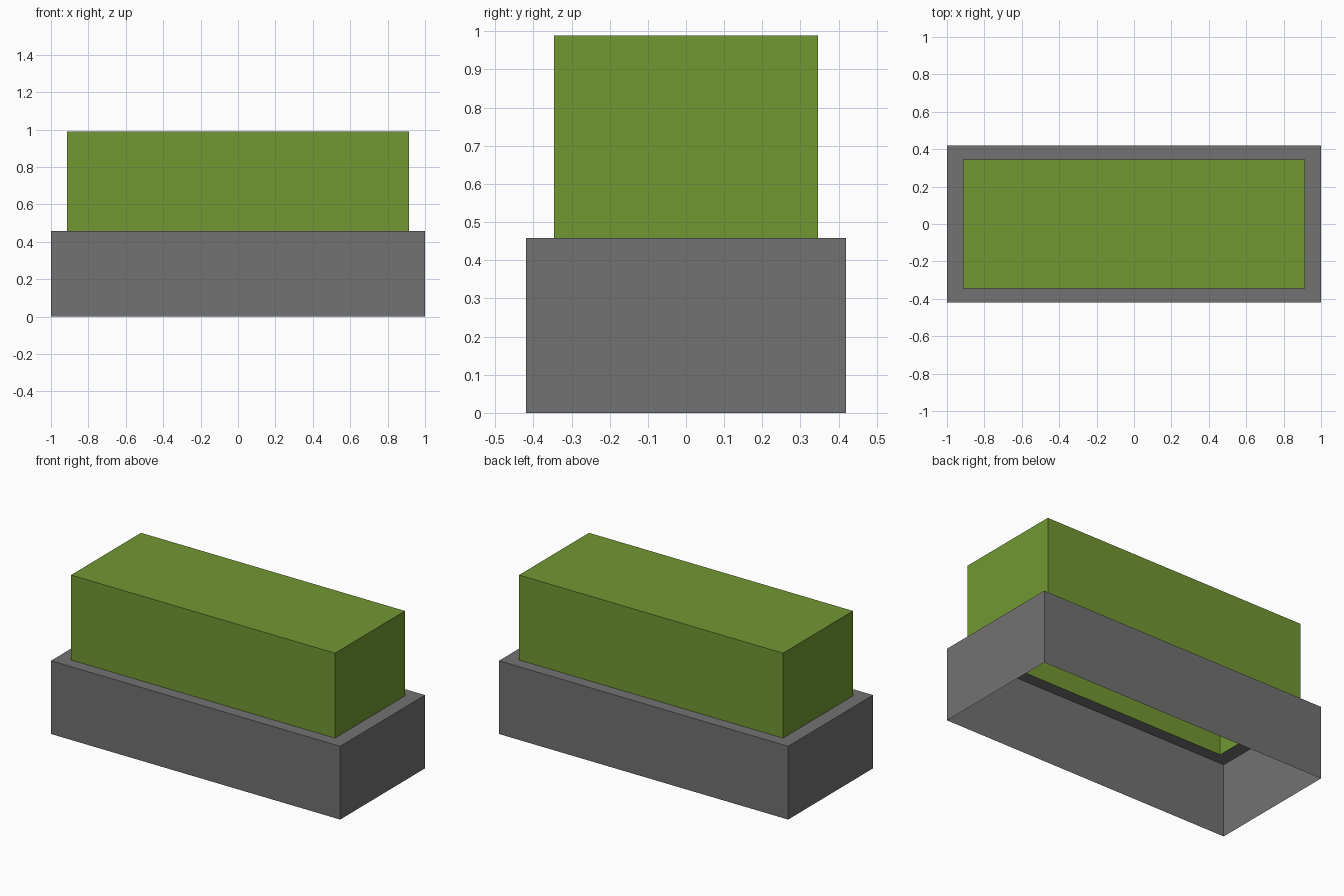
import bpy, bmesh

if "Cube" in bpy.data.objects:
    bpy.data.objects.remove(bpy.data.objects["Cube"])

BASE = (1.0, 0.419)      # half width, half depth of the lower box
TOP = (0.913, 0.3455)    # half width, half depth of the upper box
Z_LEDGE, Z_TOP = 0.458, 0.989


def material(name, rgb):
    m = bpy.data.materials.new(name)
    m.diffuse_color = (*rgb, 1)
    m.use_nodes = True
    m.node_tree.nodes["Principled BSDF"].inputs["Base Color"].default_value = m.diffuse_color
    return m


def ring(bm, half, z):
    x, y = half
    return [bm.verts.new((sx * x, sy * y, z))
            for sx, sy in ((-1, -1), (1, -1), (1, 1), (-1, 1))]


def shell(name, levels, mat, cap):
    """Thin skin through rectangular rings, open below, optionally capped."""
    bm = bmesh.new()
    rings = [ring(bm, half, z) for half, z in levels]
    for a, b in zip(rings, rings[1:]):
        for i in range(4):
            j = (i + 1) % 4
            bm.faces.new((a[i], a[j], b[j], b[i]))
    if cap:
        bm.faces.new(rings[-1])
    me = bpy.data.meshes.new(name)
    bm.to_mesh(me)
    bm.free()
    me.materials.append(mat)
    bpy.context.collection.objects.link(bpy.data.objects.new(name, me))


# Open-bottomed planter with a flat rim around the hedge opening
shell("planter", [(BASE, 0), (BASE, Z_LEDGE), (TOP, Z_LEDGE)],
      material("stone grey", (0.168, 0.168, 0.168)), False)

# Hollow block hedge rising from the rim
shell("hedge", [(TOP, Z_LEDGE), (TOP, Z_TOP)],
      material("leaf green", (0.168, 0.314, 0.033)), True)
